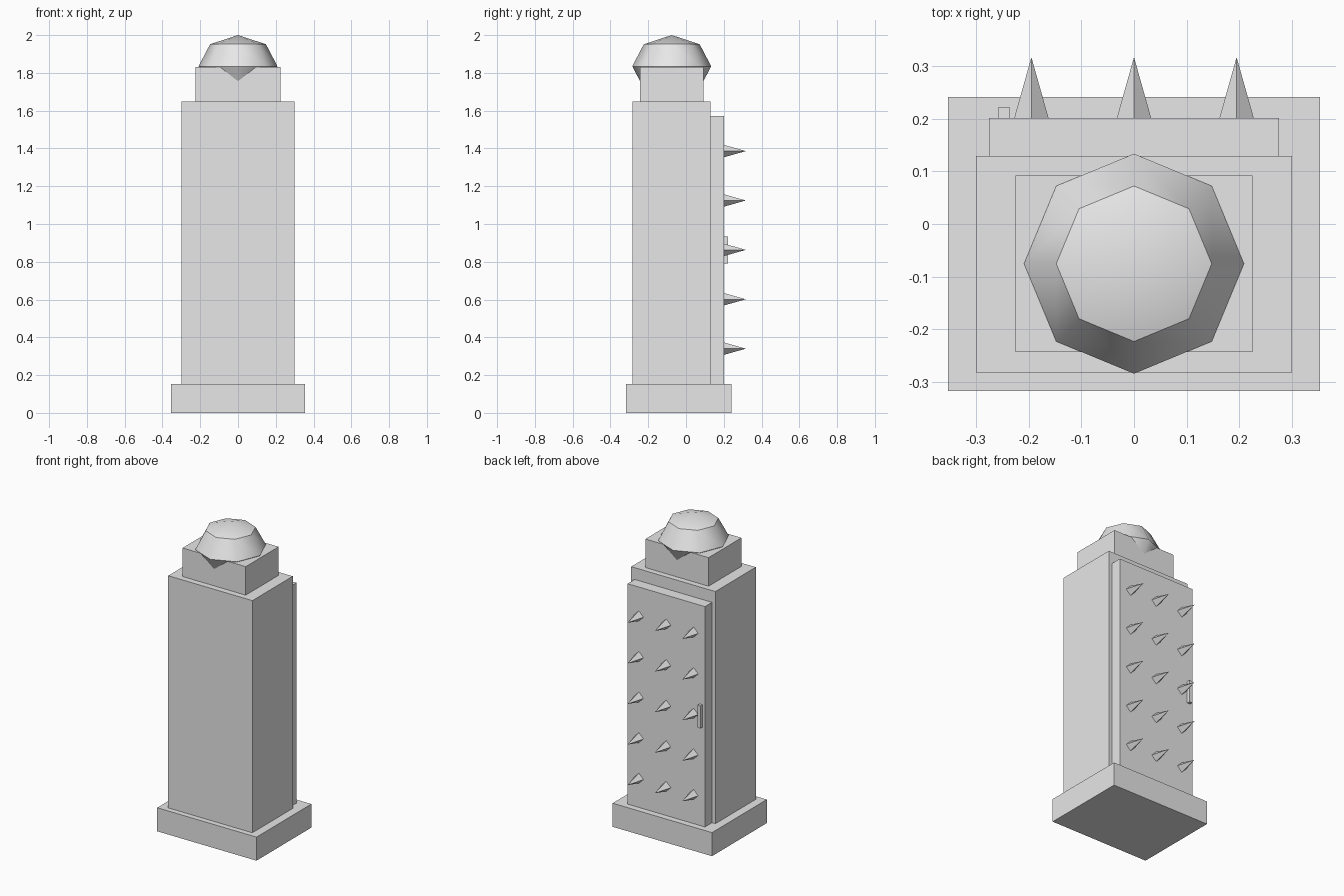
import bpy
import math

cube = bpy.data.objects.get("Cube")
if cube:
    bpy.data.objects.remove(cube, do_unlink=True)

GREY = (0.8, 0.8, 0.8, 1.0)
grey = bpy.data.materials.new("light grey")
grey.use_nodes = True
grey.diffuse_color = GREY
grey.node_tree.nodes["Principled BSDF"].inputs["Base Color"].default_value = GREY


def finish(name):
    obj = bpy.context.object
    obj.name = name
    obj.data.materials.append(grey)
    return obj


def block(name, half_x, y0, y1, z0, z1, x=0.0):
    """Box centred on x, spanning the given depth and height."""
    bpy.ops.mesh.primitive_cube_add(size=1, location=(x, (y0 + y1) / 2, (z0 + z1) / 2))
    obj = finish(name)
    obj.scale = (2 * half_x, y1 - y0, z1 - z0)
    return obj


# Stacked cabinet
block("base", 0.354, -0.317, 0.241, 0, 0.152)
block("body", 0.30, -0.282, 0.129, 0.152, 1.648)
block("head_block", 0.225, -0.243, 0.092, 1.648, 1.832)

# Door on the back, with its pull handle
block("door", 0.276, 0.129, 0.201, 0.152, 1.572)
block("door_handle", 0.0105, 0.201, 0.222, 0.79, 0.935, x=-0.2475)

# Faceted dome sunk into the head block
bpy.ops.mesh.primitive_uv_sphere_add(segments=8, ring_count=4, radius=1,
                                     location=(0, -0.0755, 1.835))
dome = finish("dome")
dome.scale = (0.209, 0.209, 0.165)
bpy.ops.object.transform_apply(location=False, rotation=False, scale=True)
bpy.ops.object.shade_smooth_by_angle(angle=math.radians(43))

# Rows of four-sided spikes pointing out of the door
for row in range(5):
    for col in (-1, 0, 1):
        bpy.ops.mesh.primitive_cone_add(
            vertices=4, radius1=0.033, radius2=0, depth=0.117,
            location=(col * 0.195, 0.2585, 0.34 + row * 0.2615),
            rotation=(-math.pi / 2, 0, 0))
        finish(f"spike_{row + 1}_{col + 2}")
